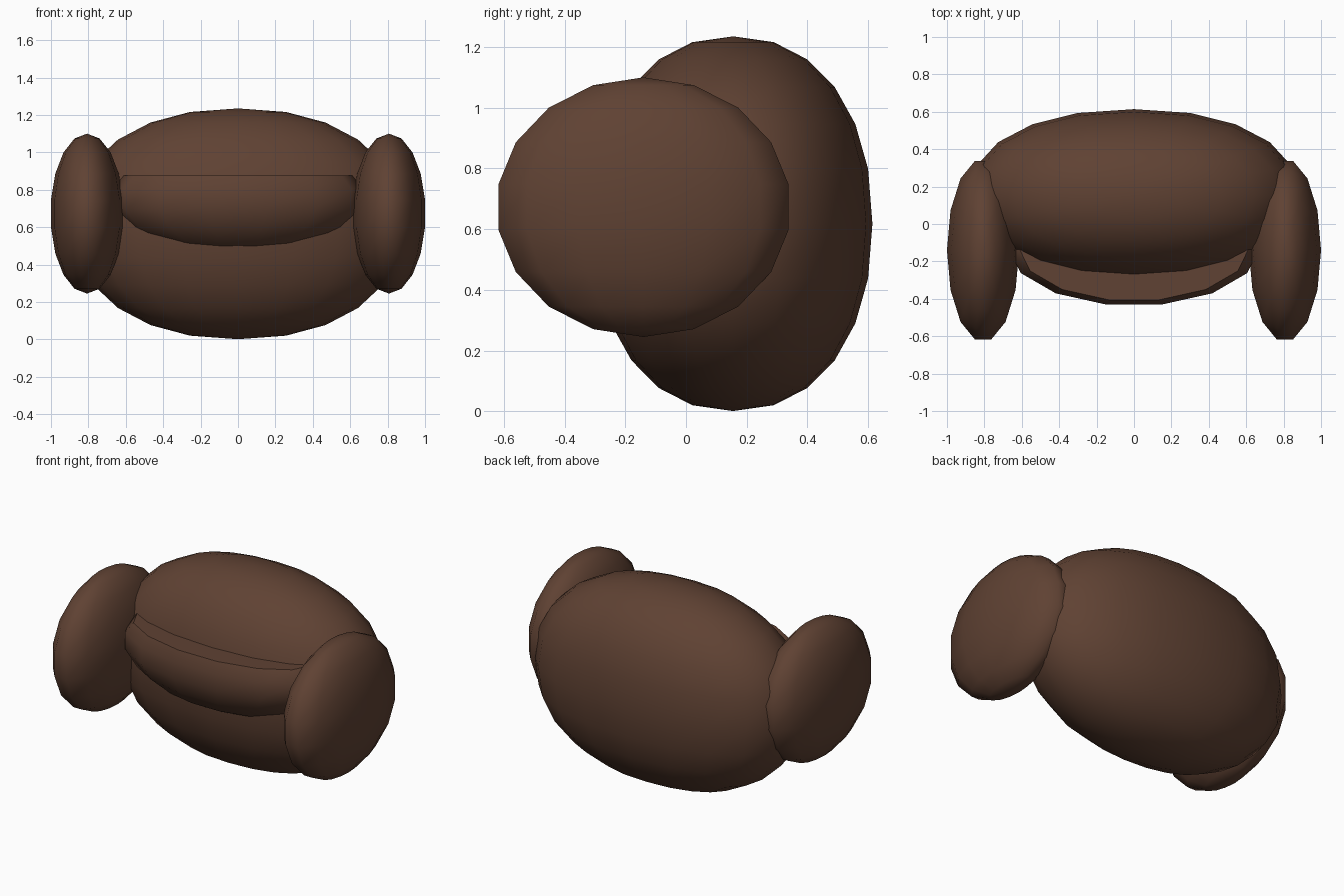
import bpy, bmesh, math

if "Cube" in bpy.data.objects:
    bpy.data.objects.remove(bpy.data.objects["Cube"])

brown = bpy.data.materials.new("dark_brown")
brown.diffuse_color = (0.115, 0.054, 0.033, 1)
brown.use_nodes = True
brown.node_tree.nodes["Principled BSDF"].inputs["Base Color"].default_value = brown.diffuse_color


def spow(v, e):
    return math.copysign(abs(v) ** e, v) if abs(v) > 1e-6 else 0.0


def ellipsoid(name, centre, radii, segs, rings, e=1.0, cut=None):
    """Rounded ball with poles on z; e < 1 makes it boxier, cut flattens the top."""
    bm = bmesh.new()

    def point(lat, lon):
        r = spow(math.cos(lat), e)
        return (centre[0] + radii[0] * r * spow(math.cos(lon), e),
                centre[1] + radii[1] * r * spow(math.sin(lon), e),
                centre[2] + radii[2] * spow(math.sin(lat), e))

    loops = []
    for i in range(1, rings):
        lat = -math.pi / 2 + math.pi * i / rings
        loops.append([bm.verts.new(point(lat, 2 * math.pi * j / segs)) for j in range(segs)])
    low = bm.verts.new(point(-math.pi / 2, 0))
    high = bm.verts.new(point(math.pi / 2, 0))
    for j in range(segs):
        k = (j + 1) % segs
        bm.faces.new((low, loops[0][k], loops[0][j]))
        bm.faces.new((high, loops[-1][j], loops[-1][k]))
        for a, b in zip(loops, loops[1:]):
            bm.faces.new((a[j], a[k], b[k], b[j]))
    if cut is not None:
        geom = bm.verts[:] + bm.edges[:] + bm.faces[:]
        res = bmesh.ops.bisect_plane(bm, geom=geom, plane_co=(0, 0, cut),
                                     plane_no=(0, 0, 1), clear_outer=True)
        rim = [g for g in res["geom_cut"] if isinstance(g, bmesh.types.BMEdge)]
        bmesh.ops.edgeloop_fill(bm, edges=rim)
    bmesh.ops.recalc_face_normals(bm, faces=bm.faces[:])
    mesh = bpy.data.meshes.new(name)
    bm.to_mesh(mesh)
    bm.free()
    mesh.materials.append(brown)
    obj = bpy.data.objects.new(name, mesh)
    bpy.context.collection.objects.link(obj)
    bpy.ops.object.select_all(action="DESELECT")
    obj.select_set(True)
    bpy.context.view_layer.objects.active = obj
    bpy.ops.object.shade_smooth_by_angle(angle=math.radians(50))
    return obj


# Main rounded body
ellipsoid("body", (0, 0.155, 0.618), (0.88, 0.459, 0.617), 20, 12, e=0.91)

# Flat-topped front lip
ellipsoid("front_lip", (0, -0.128, 0.753), (0.682, 0.315, 0.305), 14, 9, cut=0.875)

# Side pads, one on each end
for side, name in ((-1, "left_pad"), (1, "right_pad")):
    ellipsoid(name, (side * 0.807, -0.14, 0.6725), (0.196, 0.498, 0.4275), 14, 9)
